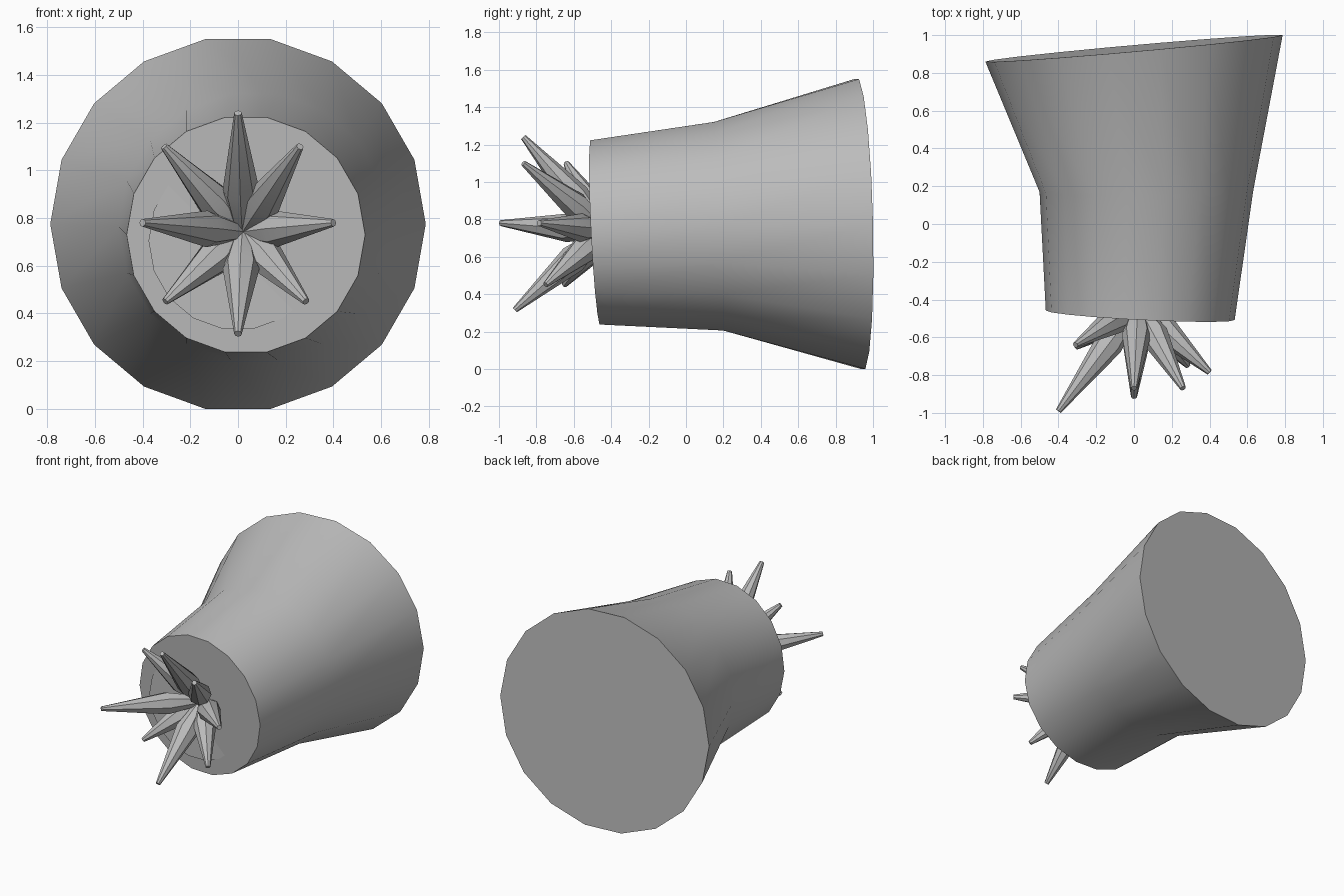
import bpy, bmesh, math
from mathutils import Vector

cube = bpy.data.objects.get("Cube")
if cube:
    bpy.data.objects.remove(cube, do_unlink=True)

grey = bpy.data.materials.new("plain_grey")
grey.use_nodes = True
colour = (0.5, 0.5, 0.5, 1)
grey.diffuse_color = colour
grey.node_tree.nodes["Principled BSDF"].inputs["Base Color"].default_value = colour


def loft(name, rings):
    """Skin a list of point rings and close both ends."""
    bm = bmesh.new()
    loops = [[bm.verts.new(p) for p in ring] for ring in rings]
    n = len(loops[0])
    for a, b in zip(loops, loops[1:]):
        for i in range(n):
            j = (i + 1) % n
            bm.faces.new((a[i], a[j], b[j], b[i]))
    bm.faces.new(loops[0][::-1])
    bm.faces.new(loops[-1])
    bmesh.ops.recalc_face_normals(bm, faces=bm.faces)
    mesh = bpy.data.meshes.new(name)
    bm.to_mesh(mesh)
    bm.free()
    mesh.materials.append(grey)
    obj = bpy.data.objects.new(name, mesh)
    bpy.context.collection.objects.link(obj)
    bpy.ops.object.select_all(action='DESELECT')
    obj.select_set(True)
    bpy.context.view_layer.objects.active = obj
    bpy.ops.object.shade_smooth_by_angle(angle=math.radians(32))
    return obj


def upright_ring(cx, cy, cz, r, slope_x=0, slope_z=0, n=18):
    """Ring facing the front, leaning in y by the two slopes."""
    pts = []
    for i in range(n):
        a = math.tau * i / n
        dx, dz = r * math.cos(a), r * math.sin(a)
        pts.append(Vector((cx + dx, cy + slope_x * dx + slope_z * dz, cz + dz)))
    return pts


# Flared, slightly crooked tube
loft("flared_body", [
    upright_ring(0.033, -0.483, 0.73, 0.5, -0.05, -0.05),
    upright_ring(0.066, 0.175, 0.763, 0.566, 0.01, -0.045),
    upright_ring(0, 0.93, 0.775, 0.787, 0.089, -0.022),
])

# Disc showing through the front end
loft("front_disc", [upright_ring(0, y, 0.705, 0.375) for y in (-0.477, -0.38)])

# Spikes spreading from a shared root
root = Vector((0.02, -0.43, 0.74))
tips = {
    "top": (0, -0.87, 1.24),
    "upper_left": (0.26, -0.87, 1.1),
    "left": (0.4, -0.785, 0.78),
    "lower_left": (0.285, -0.75, 0.45),
    "bottom": (0, -0.915, 0.315),
    "lower_right": (-0.305, -0.65, 0.45),
    "right": (-0.4, -0.99, 0.78),
    "upper_right": (-0.31, -0.64, 1.1),
}
for side, tip in tips.items():
    axis = Vector(tip) - root
    turn = axis.to_track_quat('Z', 'Y')
    rings = []
    for t, r in ((0, 0.03), (0.36, 0.077), (1, 0.016)):
        rings.append([root + axis * t + turn @ Vector((r * math.cos(a), r * math.sin(a), 0))
                      for a in (math.tau * k / 8 for k in range(8))])
    loft(side + "_spike", rings)
